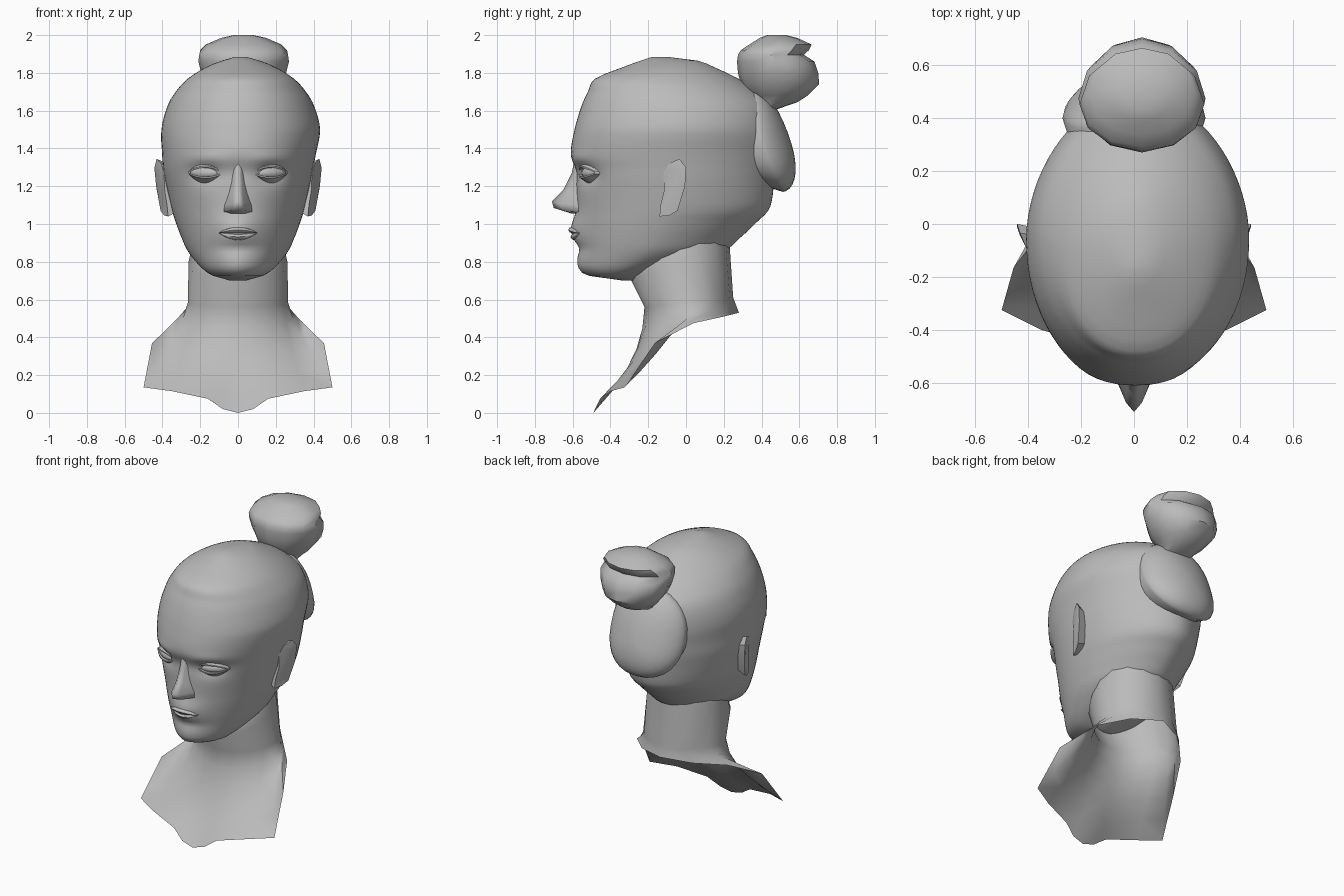
import bpy, bmesh, math
from math import cos, sin, pi, exp
from mathutils import Vector

cube = bpy.data.objects.get("Cube")
if cube:
    bpy.data.objects.remove(cube)

clay = bpy.data.materials.new("clay_grey")
clay.use_nodes = True
GREY = (0.5, 0.5, 0.5, 1)
clay.diffuse_color = GREY
clay.node_tree.nodes["Principled BSDF"].inputs["Base Color"].default_value = GREY
SIDES = (("left", 1), ("right", -1))


def finish(name, bm, angle=50, mirror=False):
    """Turn a bmesh into a smooth-shaded object."""
    bmesh.ops.recalc_face_normals(bm, faces=bm.faces)
    mesh = bpy.data.meshes.new(name)
    bm.to_mesh(mesh)
    bm.free()
    mesh.materials.append(clay)
    ob = bpy.data.objects.new(name, mesh)
    bpy.context.collection.objects.link(ob)
    if mirror:
        mod = ob.modifiers.new("mirror", "MIRROR")
        mod.use_clip = True
    bpy.ops.object.select_all(action="DESELECT")
    ob.select_set(True)
    bpy.context.view_layer.objects.active = ob
    bpy.ops.object.shade_smooth_by_angle(angle=math.radians(angle))


def loft(rows, closed=True, caps=True):
    """Skin a list of point rows with quads."""
    bm = bmesh.new()
    rings = [[bm.verts.new(p) for p in row] for row in rows]
    n = len(rings[0])
    for a, b in zip(rings, rings[1:]):
        for i in range(n if closed else n - 1):
            j = (i + 1) % n
            bm.faces.new((a[i], a[j], b[j], b[i]))
    if caps:
        bm.faces.new(rings[0])
        bm.faces.new(rings[-1])
    return bm


def spow(v, e):
    return math.copysign(abs(v) ** e, v)


def oval(z, front, back, half, n, shift=0, power=2.0, back_power=2.0):
    """Horizontal superellipse, starting at the front."""
    cy, ry = (front + back) / 2, (back - front) / 2
    pts = []
    for i in range(n):
        s, c = sin(2 * pi * i / n), cos(2 * pi * i / n)
        e = 2 / (power if c > 0 else back_power)
        pts.append(Vector((shift + spow(s, e) * half, cy - spow(c, e) * ry, z)))
    return pts


def spline(table, step):
    """Smooth in-between rows of a profile table."""
    ext = [table[0]] + table + [table[-1]]
    out = []
    for a, b, c, d in zip(ext, ext[1:], ext[2:], ext[3:]):
        k = max(1, round((c[0] - b[0]) / step))
        for t in (i / k for i in range(k)):
            out.append([q + .5 * t * (r - p + t * (2 * p - 5 * q + 4 * r - s
                        + t * (3 * (q - r) + s - p))) for p, q, r, s in zip(a, b, c, d)])
    return out + [table[-1]]


def ramp(v, low, high):
    return min(1, max(0, (v - low) / (high - low)))


def bump(x, z, cx, cz, sx, sz):
    return exp(-((x - cx) / sx) ** 2 - ((z - cz) / sz) ** 2)


# Head: height, front, back, half width
skull = [(.70, -.33, -.25, .04), (.725, -.51, -.2, .13), (.765, -.568, -.05, .19),
         (.85, -.575, .19, .262), (.93, -.578, .29, .3), (1.01, -.58, .375, .33),
         (1.09, -.58, .445, .355), (1.25, -.585, .47, .39), (1.37, -.61, .485, .407),
         (1.5, -.59, .49, .42), (1.62, -.555, .46, .39), (1.7, -.52, .38, .345),
         (1.77, -.48, .275, .28), (1.83, -.335, .15, .185), (1.865, -.24, .06, .1),
         (1.885, -.18, -.1, .03)]
rows = []
for z, front, back, half in spline(skull, .02):
    rows.append(oval(z, front, back, half, 72, .015 * ramp(z, 1.3, 1.5),
                     1.75 + .35 * ramp(z, .75, 1.25), 1.85))
for p in (p for row in rows for p in row):
    if p.y < -.25:
        x = abs(p.x)
        p.y += .035 * bump(x, p.z, .17, 1.265, .075, .05)      # eye sockets
        p.y -= .03 * bump(x, p.z, 0, .97, .11, .07)            # muzzle
        p.y += .015 * bump(x, p.z, 0, .87, .12, .03)           # chin crease
        p.y += .012 * bump(x, p.z, 0, 1.28, .06, .05)          # nose root
        p.y -= .01 * bump(x, p.z, .17, 1.345, .09, .03)        # brows
finish("head", loft(rows))

# Nose: half rows from ridge to cheek, mirrored
nose = [[(0, -.59, 1.34), (.015, -.58, 1.33), (.04, -.54, 1.33)],
        [(0, -.605, 1.27), (.02, -.59, 1.26), (.045, -.55, 1.25)],
        [(0, -.65, 1.18), (.025, -.625, 1.17), (.06, -.55, 1.16)],
        [(0, -.71, 1.12), (.03, -.675, 1.11), (.075, -.56, 1.1)],
        [(0, -.70, 1.085), (.035, -.65, 1.07), (.075, -.57, 1.065)],
        [(0, -.605, 1.055), (.03, -.6, 1.055), (.06, -.56, 1.06)]]
finish("nose", loft(nose, False, False), 70, mirror=True)

# Lips: two tapering rolls across the muzzle
for name, z, drop, reach in (("upper_lip", .968, .018, .624), ("lower_lip", .932, .02, .612)):
    rows = []
    for i in range(9):
        t = i / 4 - 1
        w = max(.08, 1 - t * t)
        rows.append([(t * .1, .03 - reach + .015 * t * t - .03 * w * cos(a),
                      z + (.953 - z) * t * t + drop * w * sin(a))
                     for a in (k * pi / 4 for k in range(8))])
    finish(name, loft(rows), 60)

# Eyes: ball plus upper and lower lid strips
for side, s in SIDES:
    bm = bmesh.new()
    bmesh.ops.create_uvsphere(bm, u_segments=20, v_segments=12, radius=1)
    for v in bm.verts:
        v.co = Vector((s * (.172 + v.co.x * .08), -.5 + v.co.y * .045
                       + v.co.x * .03, 1.27 + v.co.z * .035))
    finish(side + "_eyeball", bm)
    for lid, up, lift in (("upper", 1, .045), ("lower", -1, .035)):
        rows = []
        for i in range(11):
            t = i / 5 - 1
            h = 1 - t * t
            x, y = s * (.172 + t * .09), -.52 + t * .035 - .026 * h
            z = 1.272 + up * lift * h * .6
            rows.append([(x, y - .01 * h, z), (x, y - .01 * h, z + up * .008),
                         (x, y + .03, z + up * .03 * (h + .2)), (x, y + .04, z)])
        finish(f"{side}_{lid}_eyelid", loft(rows), 40)

# Ears: flared shells with a narrow root
rim = [(-.12, 1.27), (-.09, 1.32), (-.035, 1.345), (0, 1.3), (-.005, 1.2),
       (-.045, 1.07), (-.09, 1.045), (-.14, 1.04), (-.135, 1.1), (-.115, 1.18)]


def ear_ring(scale, flare, x0):
    return [(x0 + (y + .14) * flare + .06 * (z - 1.04),
             -.07 + (y + .07) * scale, 1.19 + (z - 1.19) * scale) for y, z in rim]


for side, s in SIDES:
    rows = [ear_ring(.7, .1, .3), ear_ring(.95, .38, .355),
            ear_ring(1, .4, .37), ear_ring(.8, .36, .375)]
    finish(side + "_ear", loft([[(s * x, y, z) for x, y, z in row] for row in rows]), 35)

# Neck and open chest sheet: ovals flowing out to the trimmed edge
edge = [(0, -.49, 0), (.08, -.482, .02), (.16, -.455, .075), (.35, -.40, .115),
        (.5, -.325, .135), (.455, -.165, .37), (.34, .04, .475), (.19, .2, .51), (0, .28, .53)]
tip, top, base = [], [], []
for i in range(9):
    s, c = sin(pi * i / 8), cos(pi * i / 8)
    tip.append((.23 * s, -.03 - .25 * c, .93 - .17 * c))
    top.append((.262 * s, -.03 - .26 * c, .8 - .1 * c))
    base.append(Vector((.265 * s, .015 - .235 * c, .585 - .025 * c)))
rows = [tip, top, base]
for t in (.2, .4, .6, .8, 1):
    row = []
    for i, (b, e) in enumerate(zip(base, edge)):
        p = b.lerp(Vector(e), t ** max(1, 2 - i / 6))
        p.z = b.z + (e[2] - b.z) * t
        row.append(p)
    rows.append(row)
finish("neck_and_chest", loft(rows, False, False), 70, mirror=True)

# Hair pad on the back of the head
rows = []
for i in range(9):
    r = sin(pi / 2 * (1 - i / 8.3))
    row = []
    for k in range(28):
        a = 2 * pi * k / 28
        x, d = .27 * r * spow(cos(a), .88), r * spow(sin(a), .88)
        d *= .25 if d > 0 else .3
        row.append((x, .4 + .3 * d + .6 * d * d + .16 * (1 - r * r) ** .62, 1.42 - d))
    rows.append(row)
rim_in = [(x * .85, y - .12, 1.42 + (z - 1.42) * .85) for x, y, z in rows[0]]
finish("back_hair", loft([rim_in] + rows), 50)

# Hair bun: folded upper roll over a lower roll on a short stem
bun = [(1.6, .34, .46, .08), (1.645, .37, .59, .11), (1.68, .33, .645, .15),
       (1.74, .29, .705, .2), (1.8, .275, .7, .225), (1.86, .27, .68, .24),
       (1.895, .275, .625, .235), (1.92, .29, .65, .23), (1.95, .335, .665, .2),
       (1.985, .39, .59, .12), (2.0, .43, .53, .05)]
finish("hair_bun", loft([oval(*r, 12, .03) for r in bun]), 40)
